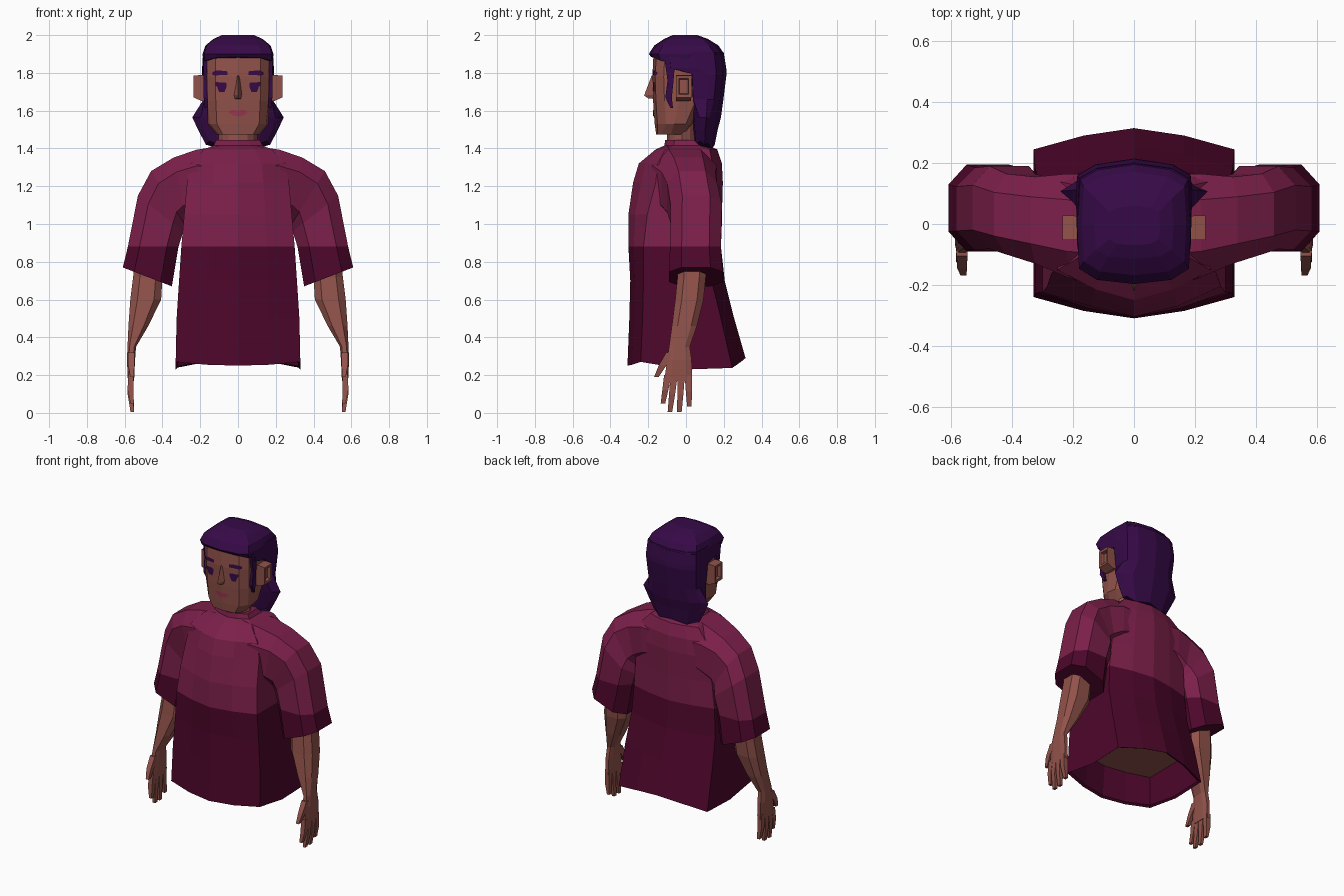
import bpy, bmesh
from mathutils import Vector
from mathutils.bvhtree import BVHTree


def material(name, col):
    m = bpy.data.materials.new(name)
    m.diffuse_color = (*col, 1)
    return m


SKIN = material("skin", (0.285, 0.085, 0.069))
SHIRT = material("shirt magenta", (0.202, 0.014, 0.069))
DARK = material("shirt dark plum", (0.075, 0.002, 0.024))
HAIR = material("hair purple", (0.037, 0.003, 0.063))
LIPS = material("lips rose", (0.33, 0.04, 0.085))


def ring(z, w, y0, y1, cf=.07, cb=.07, k=.5, s=1.0, dz=(0,) * 7):
    """Symmetric 12-sided horizontal section; dz bends it up or down."""
    half = [(0, y0), (k * w, y0 + .175 * cf / k), (s * w, y0 + cf),
            (w, (y0 + y1) / 2), (s * w, y1 - cb), (k * w, y1 - .35 * cb), (0, y1)]
    pts = [Vector((x, y, z + d)) for (x, y), d in zip(half, dz)]
    return pts + [Vector((-p.x, p.y, p.z)) for p in pts[5:0:-1]]


def band(outer, inner, y0, y1, c=.23):
    """8-sided limb section between an outer and an inner (x, z) point."""
    uv = [(0, c), (0, 1 - c), (c, 1), (1 - c, 1), (1, 1 - c), (1, c), (1 - c, 0), (c, 0)]
    return [Vector((inner[0] + (outer[0] - inner[0]) * v, y0 + (y1 - y0) * u,
                    inner[1] + (outer[1] - inner[1]) * v)) for v, u in uv]


def square(p, rx, ry):
    return [Vector(p) + Vector((a * rx, b * ry, 0)) for a, b in ((-1, -1), (1, -1), (1, 1), (-1, 1))]


def loft(name, strands, mats, mirror=False, split=None):
    """Skin each list of rings into a closed tube, optionally mirrored in x."""
    bm = bmesh.new()
    for rings in strands:
        for sx in ((1, -1) if mirror else (1,)):
            rows = [[bm.verts.new((p.x * sx, p.y, p.z)) for p in r] for r in rings]
            n = len(rows[0])
            for a, b in zip(rows, rows[1:]):
                for i in range(n):
                    bm.faces.new((a[i], a[(i + 1) % n], b[(i + 1) % n], b[i]))
            bm.faces.new(rows[0])
            bm.faces.new(rows[-1])
    bmesh.ops.recalc_face_normals(bm, faces=bm.faces)
    if split is not None:
        for f in bm.faces:
            f.material_index = 0 if f.calc_center_median().z > split else 1
    me = bpy.data.meshes.new(name)
    bm.to_mesh(me)
    bm.free()
    for m in mats:
        me.materials.append(m)
    ob = bpy.data.objects.new(name, me)
    bpy.context.collection.objects.link(ob)
    return ob


# Shirt body, with its hem folded up inside
hem = (0, .005, .02, -.02, -.012, .02, .04)
loft("shirt_body", [[
    ring(.50, .30, -.275, .225),
    ring(.26, .318, -.297, .297, dz=hem),
    ring(.25, .33, -.31, .315, dz=hem),
    ring(.50, .325, -.30, .255),
    ring(.70, .312, -.295, .205),
    ring(.88, .30, -.305, .185, .08, .06),
    ring(1.05, .285, -.305, .19, .10, .06),
    ring(1.22, .27, -.28, .195, .12, .05),
    ring(1.32, .25, -.25, .19, .10, .05),
    ring(1.395, .18, -.16, .165, .05, .04),
    ring(1.415, .13, -.115, .12, .05, .05),
    ring(1.445, .115, -.11, .09, .05, .05)]], [SHIRT, DARK], split=.88)

# Bare waist closing the shirt from inside
loft("waist", [[ring(.46, .303, -.28, .228), ring(.6, .27, -.25, .18)]], [SKIN])

# Sleeves, blending into the chest and upper back
loft("sleeves", [[
    band((.10, 1.412), (.15, 1.05), -.21, .165, .3),
    band((.22, 1.393), (.22, 1.05), -.175, .165, .25),
    band((.34, 1.352), (.275, 1.02), -.13, .155),
    band((.46, 1.28), (.285, 1.00), -.10, .165),
    band((.53, 1.15), (.29, .96), -.082, .19),
    band((.583, .88), (.315, .88), -.085, .185),
    band((.61, .77), (.35, .67), -.09, .195)]], [SHIRT, DARK], True, .879)

# Forearms and palms
loft("arms", [[
    band((.54, .86), (.40, .86), -.05, .12),
    band((.555, .72), (.40, .72), -.045, .105),
    band((.57, .60), (.407, .60), -.057, .093),
    band((.58, .46), (.475, .46), -.075, .058),
    band((.585, .35), (.54, .35), -.09, .02),
    band((.588, .28), (.545, .28), -.10, .03),
    band((.583, .17), (.55, .17), -.115, .033)]], [SKIN], True)

# Fingers and thumb
fingers = []
for ya, yb, zb in ((-.097, -.122, .05), (-.063, -.085, .005), (-.025, -.035, .005), (.012, .018, .035)):
    mid = (.569, (ya + yb) / 2, (.19 + zb) / 2)
    fingers.append([square((.568, ya, .20), .015, .019), square(mid, .015, .016),
                    square((.56, yb, zb), .009, .012)])
fingers.append([square((.565, -.075, .32), .018, .03), square((.565, -.125, .25), .016, .02),
                square((.56, -.157, .19), .010, .012)])
loft("fingers", fingers, [SKIN], True)

# Neck and head
loft("neck", [[ring(1.38, .105, -.10, .06, .04, .04, s=.8), ring(1.54, .10, -.10, .06, .04, .04, s=.8)]], [SKIN])
head = loft("head", [[
    ring(1.475, .115, -.158, .0, .03, .03, .7, .88),
    ring(1.53, .160, -.166, .04, .06, .04, .7, .93),
    ring(1.65, .168, -.174, .10, .06, .05, .7, .96),
    ring(1.78, .172, -.178, .15, .06, .05, .7, .96),
    ring(1.90, .170, -.172, .15, .06, .05, .7, .96),
    ring(1.95, .13, -.12, .12, .06, .05, .7, .9)]], [SKIN])

# Nose
loft("nose", [[
    [Vector((-.010, -.17, 1.785)), Vector((.010, -.17, 1.785)), Vector((0, -.182, 1.785))],
    [Vector((-.024, -.165, 1.685)), Vector((.024, -.165, 1.685)), Vector((0, -.222, 1.68))],
    [Vector((-.020, -.165, 1.662)), Vector((.020, -.165, 1.662)), Vector((0, -.20, 1.665))]]], [SKIN])


# Ears, flaring outwards with a hollow face
def ear(x, y0, y1, z0, z1):
    return [Vector((x, y, z)) for y, z in ((y0, z0), (y1, z0), (y1, z1), (y0, z1))]


loft("ears", [[ear(.15, -.045, .025, 1.655, 1.775), ear(.19, -.053, .027, 1.65, 1.79),
               ear(.235, -.053, .028, 1.67, 1.785), ear(.233, -.038, .014, 1.685, 1.77),
               ear(.212, -.034, .010, 1.69, 1.765)]], [SKIN], True)

# Hair cap with fringe
loft("hair_cap", [[
    ring(1.875, .182, -.185, .19, .05, .05, .65, .96, (.01, .005, -.01, -.03, 0, 0, 0)),
    ring(1.90, .188, -.197, .202, .05, .05, .65, .96),
    ring(1.945, .172, -.168, .172, .045, .05, .65, .96),
    ring(1.98, .13, -.115, .115, .03, .03, .65, .96),
    ring(2.0, .085, -.07, .06, .02, .02, .65, .96)]], [HAIR])

# Long hair behind the ears, flaring above the shoulders
loft("hair_back", [[
    ring(1.91, .185, -.11, .199, .02, .05, .67, .97),
    ring(1.825, .19, -.10, .213, .02, .055, .67, .98),
    ring(1.795, .19, .022, .215, .01, .055, .67, .98),
    ring(1.66, .182, .028, .198, .01, .05, .65, .97),
    ring(1.565, .242, .03, .185, .04, .06, .6, .82),
    ring(1.50, .212, .035, .168, .04, .05, .6, .86),
    ring(1.41, .17, .045, .152, .03, .04, .6, .9, (0, .01, .03, .01, .02, -.01, .01))]], [HAIR])

# Curled side locks in front of the ears
loft("side_locks", [[
    square((.168, -.085, 1.88), .014, .03), square((.17, -.082, 1.76), .012, .016),
    square((.17, -.092, 1.67), .012, .017), square((.168, -.076, 1.615), .008, .007)]], [HAIR], True)

# Painted face details laid onto the head surface
tree = BVHTree.FromObject(head, bpy.context.evaluated_depsgraph_get())


def decal(name, cols, mat, mirror=True):
    """Strip of columns (x, low z, high z) projected on the face."""
    bm = bmesh.new()
    for sx in ((1, -1) if mirror else (1,)):
        prev = None
        for x, lo, hi in cols:
            cur = []
            for z in (lo, hi):
                hit = tree.ray_cast(Vector((x * sx, -1, z)), Vector((0, 1, 0)))[0]
                cur.append(bm.verts.new(hit - Vector((0, .005, 0))))
            if prev:
                f = bm.faces.new((prev[0], cur[0], cur[1], prev[1]))
                f.normal_update()
                if f.normal.y > 0:
                    f.normal_flip()
            prev = cur
    me = bpy.data.meshes.new(name)
    bm.to_mesh(me)
    bm.free()
    me.materials.append(mat)
    bpy.context.collection.objects.link(bpy.data.objects.new(name, me))


decal("eyebrows", [(.055, 1.788, 1.808), (.09, 1.788, 1.812), (.118, 1.787, 1.812), (.135, 1.788, 1.804)], HAIR)
decal("eyes", [(.06, 1.728, 1.745), (.072, 1.698, 1.75), (.10, 1.698, 1.75), (.11, 1.725, 1.752), (.119, 1.735, 1.752)], HAIR)
decal("lips", [(-.048, 1.588, 1.598), (-.022, 1.572, 1.605), (0, 1.570, 1.600),
               (.022, 1.572, 1.605), (.048, 1.588, 1.598)], LIPS, False)
